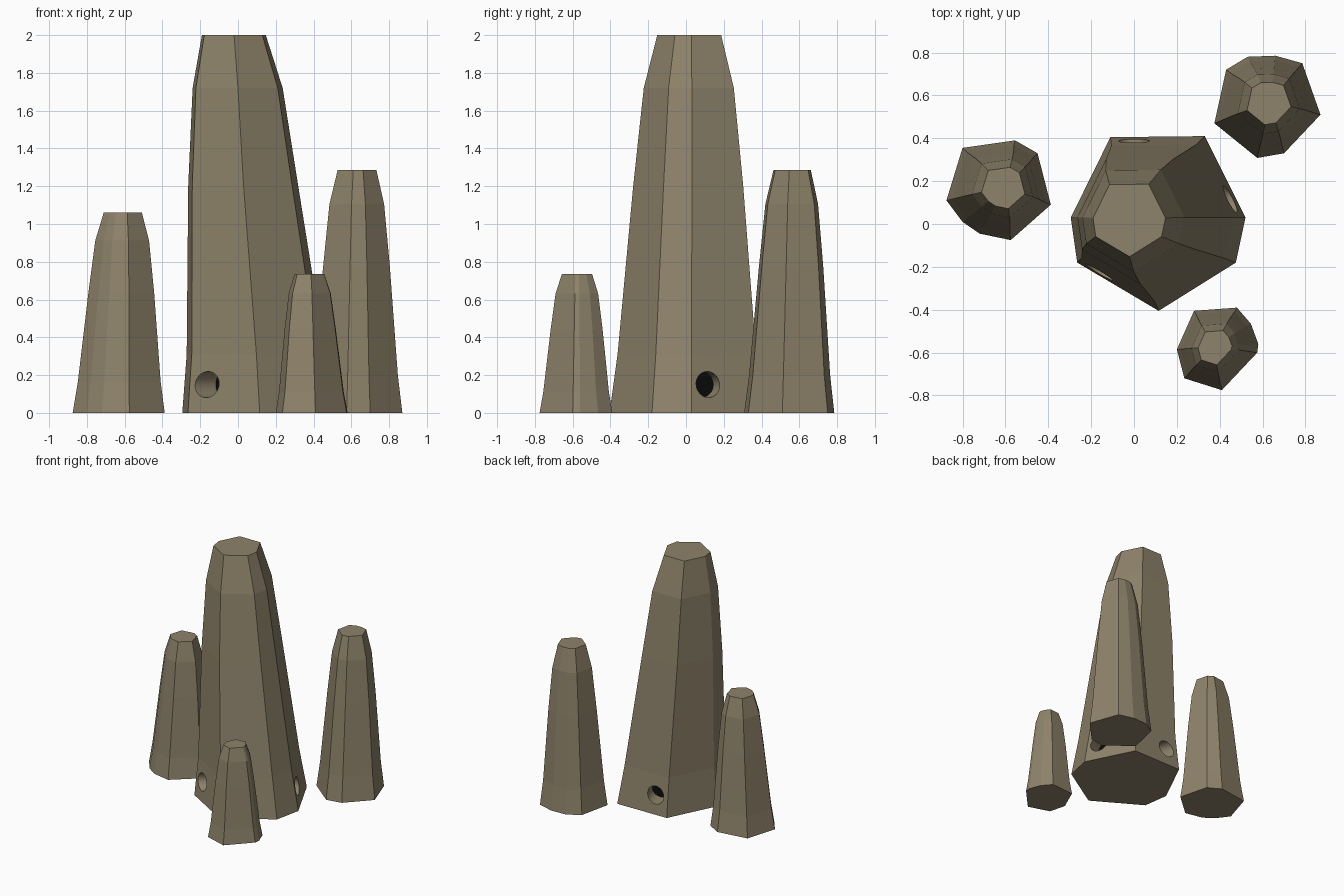
import bpy
import bmesh
from mathutils import Vector

cube = bpy.data.objects.get("Cube")
if cube:
    bpy.data.objects.remove(cube, do_unlink=True)


def make_material(name, rgb):
    mat = bpy.data.materials.new(name)
    mat.use_nodes = True
    mat.diffuse_color = (*rgb, 1)
    bsdf = next(n for n in mat.node_tree.nodes if n.type == "BSDF_PRINCIPLED")
    bsdf.inputs["Base Color"].default_value = (*rgb, 1)
    return mat


EARTH = make_material("dry earth brown", (0.27, 0.225, 0.145))
DARK = make_material("tunnel black", (0.003, 0.003, 0.003))

# Shared taper: fraction of height, scale of the base outline, share of the lean
TAPER = [(0, 1, 0), (0.155, 0.9, 0.13), (0.6, 0.715, 0.63), (0.86, 0.585, 0.85), (1, 0.415, 1)]


def to_object(bm, name, materials):
    bmesh.ops.recalc_face_normals(bm, faces=bm.faces)
    mesh = bpy.data.meshes.new(name)
    bm.to_mesh(mesh)
    bm.free()
    for mat in materials:
        mesh.materials.append(mat)
    obj = bpy.data.objects.new(name, mesh)
    bpy.context.scene.collection.objects.link(obj)
    return obj


def mound(name, height, outline, top_centre, materials):
    """Faceted tapering spire lofted from a base outline."""
    xs, ys = zip(*outline)
    base = Vector(((min(xs) + max(xs)) / 2, (min(ys) + max(ys)) / 2))
    lean = Vector(top_centre) - base
    bm = bmesh.new()
    rings = []
    for frac, scale, shift in TAPER:
        pts = [base + lean * shift + (Vector(p) - base) * scale for p in outline]
        rings.append([bm.verts.new((p.x, p.y, frac * height)) for p in pts])
    n = len(outline)
    for low, high in zip(rings, rings[1:]):
        for i in range(n):
            j = (i + 1) % n
            bm.faces.new((low[i], low[j], high[j], high[i]))
    bm.faces.new(rings[0])
    bm.faces.new(rings[-1])
    return to_object(bm, name, materials)


def bore_tunnel(target, mouth, centre, depth=0.125, radius=0.069):
    """Cut a round blind tunnel whose end wall is dark."""
    start = Vector((*mouth, 0.15))
    inward = (Vector((*centre, 0.15)) - start).normalized()
    bm = bmesh.new()
    bmesh.ops.create_cone(bm, cap_ends=True, segments=32, radius1=radius,
                          radius2=radius, depth=2 * depth)
    for face in bm.faces:
        face.material_index = 1 if len(face.verts) > 4 else 0
    cutter = to_object(bm, "tunnel_cutter", [EARTH, DARK])
    cutter.hide_render = True
    cutter.location = start
    cutter.rotation_euler = inward.to_track_quat("Z", "Y").to_euler()
    mod = target.modifiers.new("tunnel", "BOOLEAN")
    mod.operation = "DIFFERENCE"
    mod.solver = "EXACT"
    mod.object = cutter
    bpy.context.view_layer.objects.active = target
    bpy.ops.object.modifier_apply(modifier=mod.name)
    bpy.data.objects.remove(cutter, do_unlink=True)


# Tall main mound with three tunnel mouths near the ground
main = mound("main_mound", 2.0,
             [(-0.11, 0.405), (0.33, 0.41), (0.52, 0.03), (0.475, -0.18),
              (0.115, -0.405), (-0.265, -0.18), (-0.295, 0.03)],
             (-0.022, 0.017), [EARTH, DARK])
for mouth in [(-0.17, -0.23), (0.46, 0.12), (0, 0.39)]:
    bore_tunnel(main, mouth, (0.11, 0))

# Three smaller mounds around it
mound("right_mound", 1.06,
      [(-0.8, 0.355), (-0.555, 0.39), (-0.45, 0.33), (-0.388, 0.09),
       (-0.575, -0.075), (-0.72, -0.045), (-0.8, 0.01), (-0.875, 0.11)],
      (-0.61, 0.168), [EARTH])
mound("back_mound", 1.285,
      [(0.43, 0.72), (0.53, 0.78), (0.66, 0.785), (0.785, 0.75),
       (0.87, 0.51), (0.7, 0.33), (0.575, 0.308), (0.375, 0.47)],
      (0.63, 0.562), [EARTH])
mound("front_mound", 0.735,
      [(0.28, -0.405), (0.48, -0.39), (0.545, -0.465), (0.58, -0.56),
       (0.575, -0.6), (0.41, -0.775), (0.235, -0.72), (0.2, -0.585)],
      (0.378, -0.577), [EARTH])
